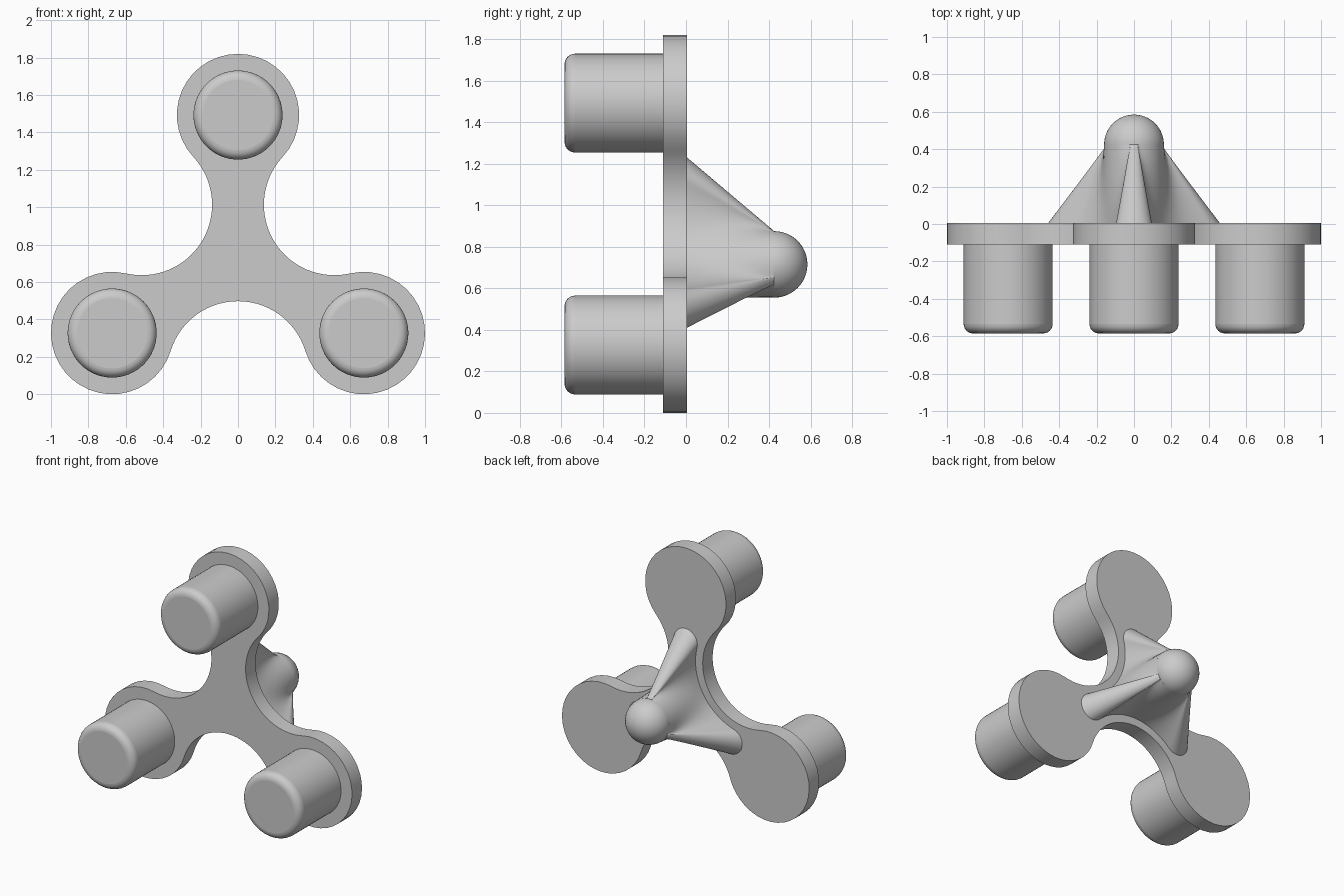
import bpy, bmesh, math
from math import sin, cos, pi, radians
from mathutils import Vector

cube = bpy.data.objects.get("Cube")
if cube:
    bpy.data.objects.remove(cube)

CENTRE_Z = 0.7155
ARMS = [radians(a) for a in (90, 210, 330)]
LOBE_DIST = 0.777
BACK = 0.005
BALL_Y, BALL_R = 0.425, 0.16

grey = bpy.data.materials.new("plain grey")
grey.use_nodes = True
colour = (0.6, 0.6, 0.6, 1)
grey.diffuse_color = colour
grey.node_tree.nodes["Principled BSDF"].inputs["Base Color"].default_value = colour


def finish(obj):
    obj.data.materials.append(grey)
    bpy.ops.object.select_all(action='DESELECT')
    obj.select_set(True)
    bpy.context.view_layer.objects.active = obj
    bpy.ops.object.shade_smooth_by_angle(angle=radians(32))


def trefoil(dist, radius, hollow_dist=0.595, steps=28):
    """Three round lobes joined by tangent hollow arcs, as (x, z) points."""
    hollow = Vector((hollow_dist * cos(pi / 3), hollow_dist * sin(pi / 3)))
    lobe = Vector((dist, 0))
    reach = hollow - lobe
    theta = math.atan2(reach.y, reach.x)
    hollow_r = reach.length - radius
    start, end = theta + pi, 5 * pi / 3 - theta
    arm = []
    for i in range(steps + 1):
        a = -theta + 2 * theta * i / steps
        arm.append(lobe + radius * Vector((cos(a), sin(a))))
    for i in range(1, steps):
        a = start + (end - start) * i / steps
        arm.append(hollow + hollow_r * Vector((cos(a), sin(a))))
    return [Vector((p.x * cos(t) - p.y * sin(t), p.x * sin(t) + p.y * cos(t)))
            for t in ARMS for p in arm]


def loft(name, rings):
    """Skin a closed solid through (outline, y) rings of equal length."""
    bm = bmesh.new()
    loops = [[bm.verts.new((p.x, y, p.y + CENTRE_Z)) for p in pts] for pts, y in rings]
    n = len(loops[0])
    for a, b in zip(loops, loops[1:]):
        for i in range(n):
            j = (i + 1) % n
            bm.faces.new((a[i], a[j], b[j], b[i]))
    bm.faces.new(loops[0])
    bm.faces.new(loops[-1])
    bmesh.ops.recalc_face_normals(bm, faces=bm.faces)
    mesh = bpy.data.meshes.new(name)
    bm.to_mesh(mesh)
    bm.free()
    obj = bpy.data.objects.new(name, mesh)
    bpy.context.collection.objects.link(obj)
    finish(obj)


def on_ball(p):
    """Match a foot point to the ball's rim, drawing each ridge narrower."""
    a = math.atan2(p.y, p.x)
    arm = min(ARMS, key=lambda t: abs(math.remainder(a - t, 2 * pi)))
    off = math.remainder(a - arm, 2 * pi)
    third = pi / 3
    a = arm + math.copysign(third * (abs(off) / third) ** 1.4, off)
    return BALL_R * Vector((cos(a), sin(a)))


# Three-lobed plate
outline = trefoil(LOBE_DIST, 0.327)
loft("plate", [(outline, -0.11), (outline, BACK)])

# Ridged support narrowing from the plate to the ball
foot = trefoil(0.42, 0.095)
rim = [on_ball(p) for p in foot]
layers = 8
loft("ridged_support",
     [([p.lerp(q, k / layers) for p, q in zip(foot, rim)],
       BACK + (BALL_Y - BACK) * k / layers) for k in range(layers + 1)])

# Ball at the back
bpy.ops.mesh.primitive_uv_sphere_add(segments=48, ring_count=24, radius=BALL_R,
                                     location=(0, BALL_Y, CENTRE_Z), rotation=(pi / 2, 0, 0))
ball = bpy.context.object
ball.name = "ball"
finish(ball)

# Round pegs on the front, one per lobe
front, rear = -0.585, -0.03
for name, t in zip(("top_peg", "right_peg", "left_peg"), ARMS):
    spot = (LOBE_DIST * cos(t), (front + rear) / 2, CENTRE_Z + LOBE_DIST * sin(t))
    bpy.ops.mesh.primitive_cylinder_add(vertices=64, radius=0.238, depth=rear - front,
                                        location=spot, rotation=(pi / 2, 0, 0))
    peg = bpy.context.object
    peg.name = name
    bevel = peg.modifiers.new("rounded rim", 'BEVEL')
    bevel.width = 0.05
    bevel.segments = 6
    bevel.limit_method = 'ANGLE'
    finish(peg)
